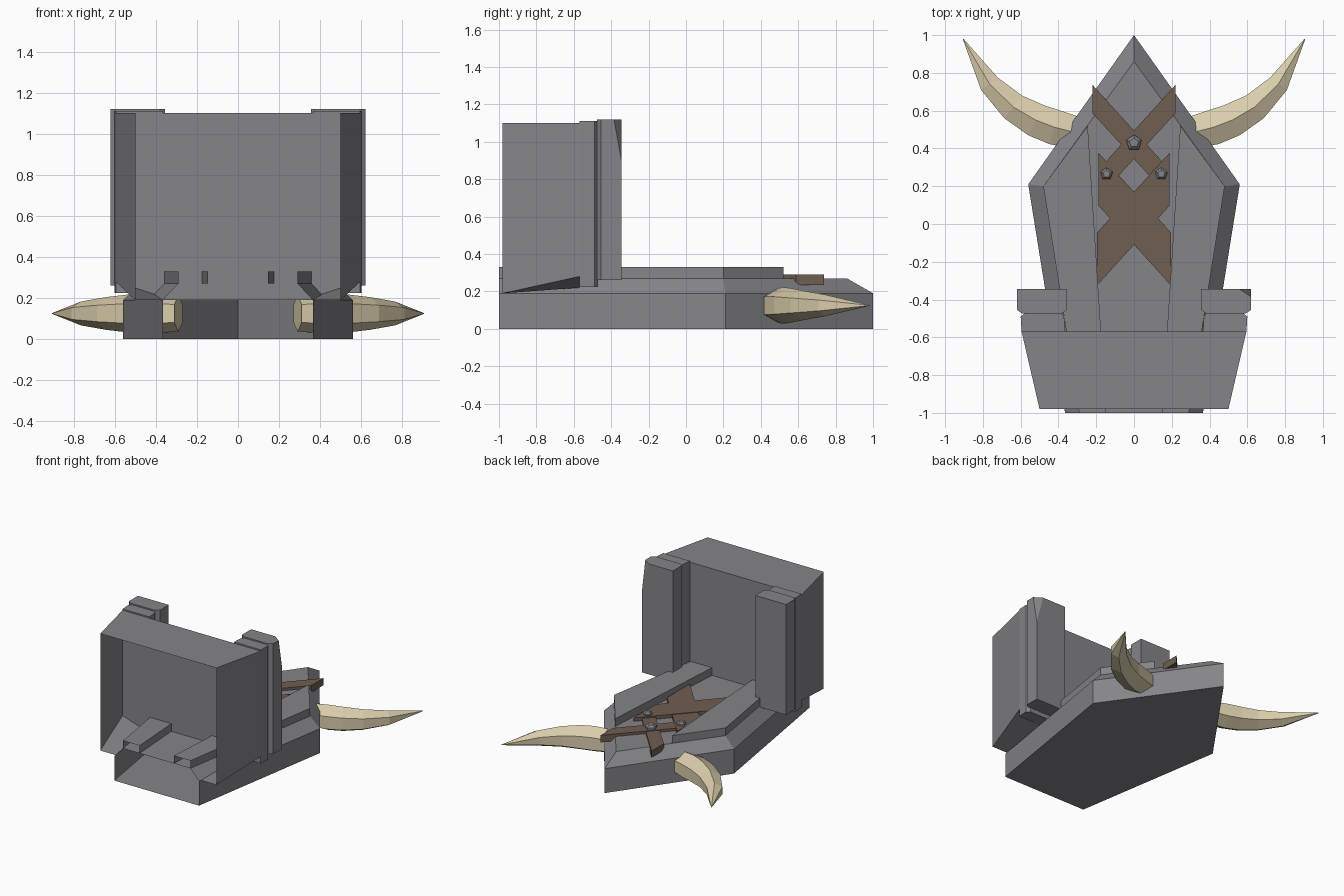
import bpy, bmesh, math
from mathutils import Vector

if "Cube" in bpy.data.objects:
    bpy.data.objects.remove(bpy.data.objects["Cube"])


def material(name, rgb):
    m = bpy.data.materials.new(name)
    m.diffuse_color = (*rgb, 1)
    m.use_nodes = True
    m.node_tree.nodes["Principled BSDF"].inputs["Base Color"].default_value = m.diffuse_color
    return m


STONE = material("grey stone", (0.235, 0.235, 0.255))
WOOD = material("brown wood", (0.16, 0.112, 0.083))
IVORY = material("ivory", (0.70, 0.61, 0.41))


def build(name, verts, faces, mat):
    """Mesh from points and faces, with normals made consistent."""
    me = bpy.data.meshes.new(name)
    me.from_pydata(verts, [], faces)
    bm = bmesh.new()
    bm.from_mesh(me)
    bmesh.ops.recalc_face_normals(bm, faces=bm.faces[:])
    bm.to_mesh(me)
    bm.free()
    me.materials.append(mat)
    ob = bpy.data.objects.new(name, me)
    bpy.context.collection.objects.link(ob)
    return ob


def loft(name, rings, mat, closed=True, caps=True):
    """Skin a list of equal-length rings; open rings leave a gap."""
    n = len(rings[0])
    verts = [p for r in rings for p in r]
    faces = []
    for k in range(len(rings) - 1):
        for i in range(n if closed else n - 1):
            j = (i + 1) % n
            faces.append((k * n + i, k * n + j, (k + 1) * n + j, (k + 1) * n + i))
    if caps:
        faces.append(tuple(range(n))[::-1])
        faces.append(tuple(range(len(verts) - n, len(verts))))
    return build(name, verts, faces, mat)


def prism(name, outline, z0, z1, mat, closed=True):
    return loft(name, [[(x, y, z) for x, y in outline] for z in (z0, z1)], mat, closed)


def mirrored(half):
    """Right-hand outline ending on the centre line -> full outline."""
    return half + [(-x, y) for x, y in reversed(half) if x > 0]


# Hollow base with pointed back, chamfered top and open front
outer = mirrored([(0.365, -1), (0.56, 0.21), (0, 1)])
inner = mirrored([(0.29, -1), (0.48, 0.2), (0, 0.86)])
loft("base", [[(x, y, 0) for x, y in outer],
              [(x, y, 0.19) for x, y in outer],
              [(x, y, 0.27) for x, y in inner]], STONE, closed=False)

# Hood: roof, back wall, flared sides and sloping undersides, open front
v = []
for s in (1, -1):
    v += [(s * 0.5, -0.98, 1.1), (s * 0.595, -0.57, 1.1),
          (s * 0.5, -0.98, 0.19), (s * 0.595, -0.57, 0.28),
          (s * 0.41, -0.57, 0.22), (s * 0.365, -0.98, 0.19), (s * 0.41, -0.57, 0.19)]
build("hood", v, [(0, 1, 8, 7), (1, 3, 4, 6, 13, 11, 10, 8),
                  (0, 2, 3, 1), (7, 8, 10, 9),
                  (2, 5, 4, 3), (9, 10, 11, 12)], STONE)

for s, side in ((1, "right"), (-1, "left")):
    # Raised rails along the base, open at the front
    rail = [(s * x, y) for x, y in [(0.29, -1), (0.48, 0.2), (0.245, 0.52), (0.147, -1)]]
    prism("rail_" + side, rail, 0.27, 0.33, STONE, closed=False)

    # Stepped door pillars behind the hood
    step = [(s * x, y) for x, y in [(0.365, -0.57), (0.595, -0.57), (0.6, -0.49),
                                    (0.575, -0.47), (0.385, -0.47), (0.37, -0.49)]]
    prism("inner_pillar_" + side, step, 0.225, 1.11, STONE)
    post = [(s * x, y) for x, y in [(0.385, -0.475), (0.59, -0.475), (0.62, -0.455),
                                    (0.62, -0.345), (0.355, -0.345), (0.355, -0.455)]]
    pillar = prism("outer_pillar_" + side, post, 0.26, 1.12, STONE)
    if s == 1:
        # Chipped corner on one pillar
        a, b, c = Vector((0.56, -0.345, 1.12)), Vector((0.62, -0.385, 1.12)), Vector((0.62, -0.345, 0.9))
        nrm = (b - a).cross(c - a).normalized()
        if nrm.dot(Vector((0.62, -0.345, 1.12)) - a) < 0:
            nrm = -nrm
        bm = bmesh.new()
        bm.from_mesh(pillar.data)
        bmesh.ops.bisect_plane(bm, geom=bm.verts[:] + bm.edges[:] + bm.faces[:],
                               plane_co=a, plane_no=nrm, clear_outer=True)
        bmesh.ops.holes_fill(bm, edges=[e for e in bm.edges if e.is_boundary])
        bm.to_mesh(pillar.data)
        bm.free()

    # Curved six-sided tusks
    path = [(0.29, 0.48, 0.088), (0.42, 0.512, 0.098), (0.52, 0.55, 0.094),
            (0.64, 0.62, 0.08), (0.765, 0.742, 0.058), (0.905, 0.98, 0.002)]
    rings = []
    for i, (x, y, r) in enumerate(path):
        p, q = path[max(i - 1, 0)], path[min(i + 1, len(path) - 1)]
        side_dir = Vector((-(q[1] - p[1]), q[0] - p[0], 0)).normalized()
        ring = []
        for k in range(6):
            t = math.radians(90 + 60 * k)
            pt = Vector((x, y, 0.125 + r * math.sin(t))) + side_dir * (r * 1.1 * math.cos(t))
            ring.append((s * pt.x, pt.y, pt.z))
        rings.append(ring)
    loft("tusk_" + side, rings, IVORY)

    # Crossed planks with ends cut straight
    for label, yc, h, w0, w1, top in (("upper", 0.42, 0.075, -0.185, 0.22, 0.29),
                                      ("lower", 0.03, 0.14, -0.195, 0.188, 0.297)):
        plank = [(s * x, yc + 1.1 * x + d)
                 for x, d in ((w0, -h), (w1, -h), (w1, h), (w0, h))]
        prism(label + "_plank_" + side, plank, 0.235, top - (0.004 if s < 0 else 0), WOOD)

# Five-sided bolts
for i, (x, y, r) in enumerate(((0, 0.43, 0.043), (-0.145, 0.265, 0.034), (0.145, 0.265, 0.034))):
    rings = [[(x + r * f * math.cos(math.radians(90 + 72 * k)),
               y + r * f * math.sin(math.radians(90 + 72 * k)), z) for k in range(5)]
             for z, f in ((0.27, 1), (0.305, 1), (0.32, 0.6))]
    loft("bolt_%d" % (i + 1), rings, STONE)
